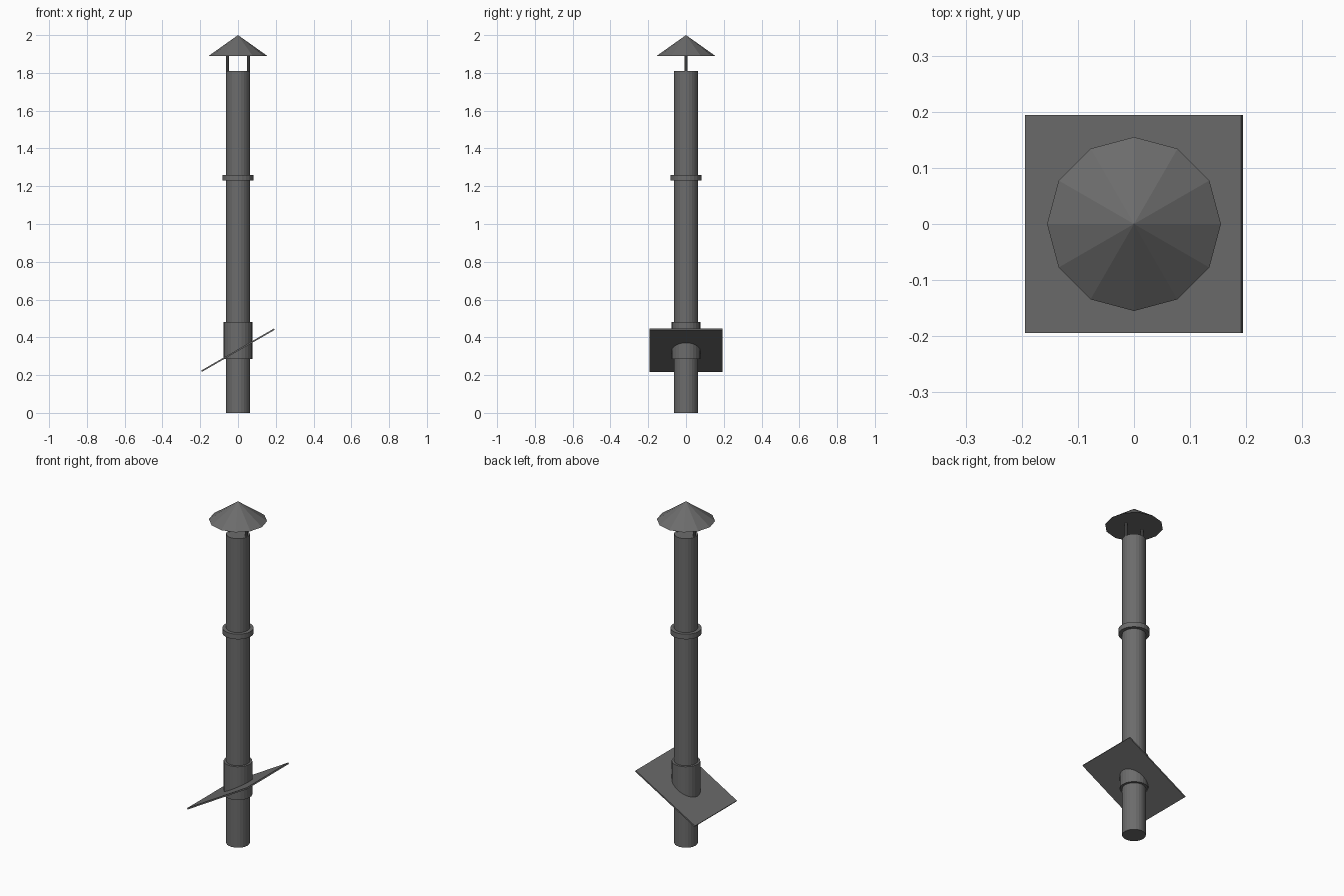
import bpy, math

if "Cube" in bpy.data.objects:
    bpy.data.objects.remove(bpy.data.objects["Cube"])

metal = bpy.data.materials.new("grey_metal")
metal.diffuse_color = (0.15, 0.15, 0.15, 1)
metal.use_nodes = True
metal.node_tree.nodes["Principled BSDF"].inputs["Base Color"].default_value = metal.diffuse_color


def finish(name):
    ob = bpy.context.object
    ob.name = name
    ob.data.materials.append(metal)
    return ob


def tube(name, r, z0, z1, sides=24, x=0.0, r_top=None):
    """Vertical closed cylinder or cone between two heights."""
    bpy.ops.mesh.primitive_cone_add(
        vertices=sides, radius1=r, radius2=r if r_top is None else r_top,
        depth=z1 - z0, location=(x, 0, (z0 + z1) / 2))
    return finish(name)


# Flue pipe, joint ring and roof sleeve
tube("flue_pipe", 0.063, 0.0, 1.81)
tube("joint_ring", 0.083, 1.23, 1.26)
tube("roof_sleeve", 0.076, 0.285, 0.48)

# Sloped roof flashing plate
bpy.ops.mesh.primitive_cube_add(size=1, location=(0, 0, 0.332),
                                rotation=(0, math.radians(-30), 0))
plate = finish("flashing_plate")
plate.scale = (0.444, 0.388, 0.008)

# Rain cap on two thin posts
for side, x in (("left", -0.055), ("right", 0.055)):
    tube(f"cap_post_{side}", 0.008, 1.78, 1.895, 8, x)
tube("rain_cap", 0.155, 1.89, 2.0, 12, r_top=0)
